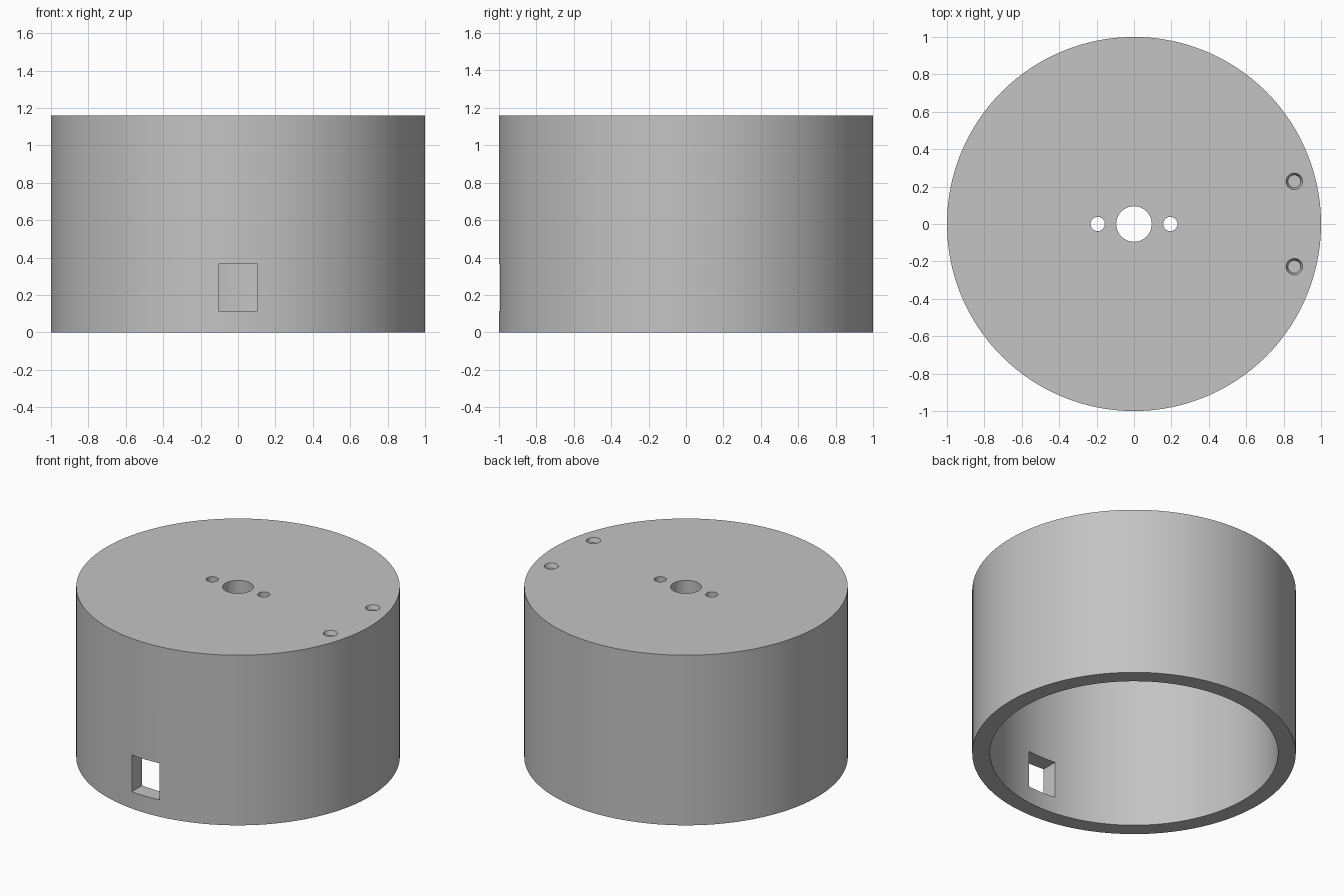
import bpy
import math

if "Cube" in bpy.data.objects:
    bpy.data.objects.remove(bpy.data.objects["Cube"], do_unlink=True)

HEIGHT = 1.16
RADIUS = 1.0
BORE = 0.89
WALL = RADIUS - BORE

# Single grey plastic
grey = bpy.data.materials.new("light grey")
grey.use_nodes = True
colour = (0.55, 0.55, 0.55, 1)
grey.diffuse_color = colour
grey.node_tree.nodes["Principled BSDF"].inputs["Base Color"].default_value = colour


def tube(name, x, y, z0, z1, r0, r1=None, sides=32):
    """Upright cylinder or cone from z0 to z1."""
    bpy.ops.mesh.primitive_cone_add(
        vertices=sides, radius1=r0, radius2=r0 if r1 is None else r1,
        depth=z1 - z0, location=(x, y, (z0 + z1) / 2))
    obj = bpy.context.object
    obj.name = name
    return obj


# Solid drum
drum = tube("drum_shell", 0, 0, 0, HEIGHT, RADIUS, sides=128)
drum.data.materials.append(grey)

# Hollow interior, open at the bottom
cutters = [tube("interior_cutter", 0, 0, -0.2, HEIGHT - WALL, BORE, sides=128)]

# Central shaft hole with a screw hole on either side
cutters.append(tube("shaft_cutter", 0, 0, 0.9, 1.3, 0.095, sides=48))
for side in (-1, 1):
    cutters.append(tube("screw_cutter", side * 0.194, 0, 0.9, 1.3, 0.038))

# Two shallow tapered sockets near the rim
depth, top_r, floor_r = 0.03, 0.044, 0.034
for side in (-1, 1):
    cutters.append(tube("socket_cutter", 0.857, side * 0.228, HEIGHT - depth,
                        HEIGHT + depth, floor_r, 2 * top_r - floor_r))

# Rectangular cable window through the front wall
bpy.ops.mesh.primitive_cube_add(size=1, location=(0, -0.95, 0.24))
window = bpy.context.object
window.name = "window_cutter"
window.scale = (0.21, 0.4, 0.25)
cutters.append(window)

# Cut everything out of the drum
for cutter in cutters:
    cutter.hide_render = True
    cut = drum.modifiers.new(cutter.name, "BOOLEAN")
    cut.operation = "DIFFERENCE"
    cut.solver = "EXACT"
    cut.object = cutter

bpy.ops.object.select_all(action="DESELECT")
drum.select_set(True)
bpy.context.view_layer.objects.active = drum
for name in [m.name for m in drum.modifiers]:
    bpy.ops.object.modifier_apply(modifier=name)
for cutter in cutters:
    bpy.data.objects.remove(cutter, do_unlink=True)

# One material throughout, smooth round walls with crisp rims
drum.data.materials.clear()
drum.data.materials.append(grey)
for face in drum.data.polygons:
    face.material_index = 0
bpy.ops.object.shade_smooth_by_angle(angle=math.radians(30))
